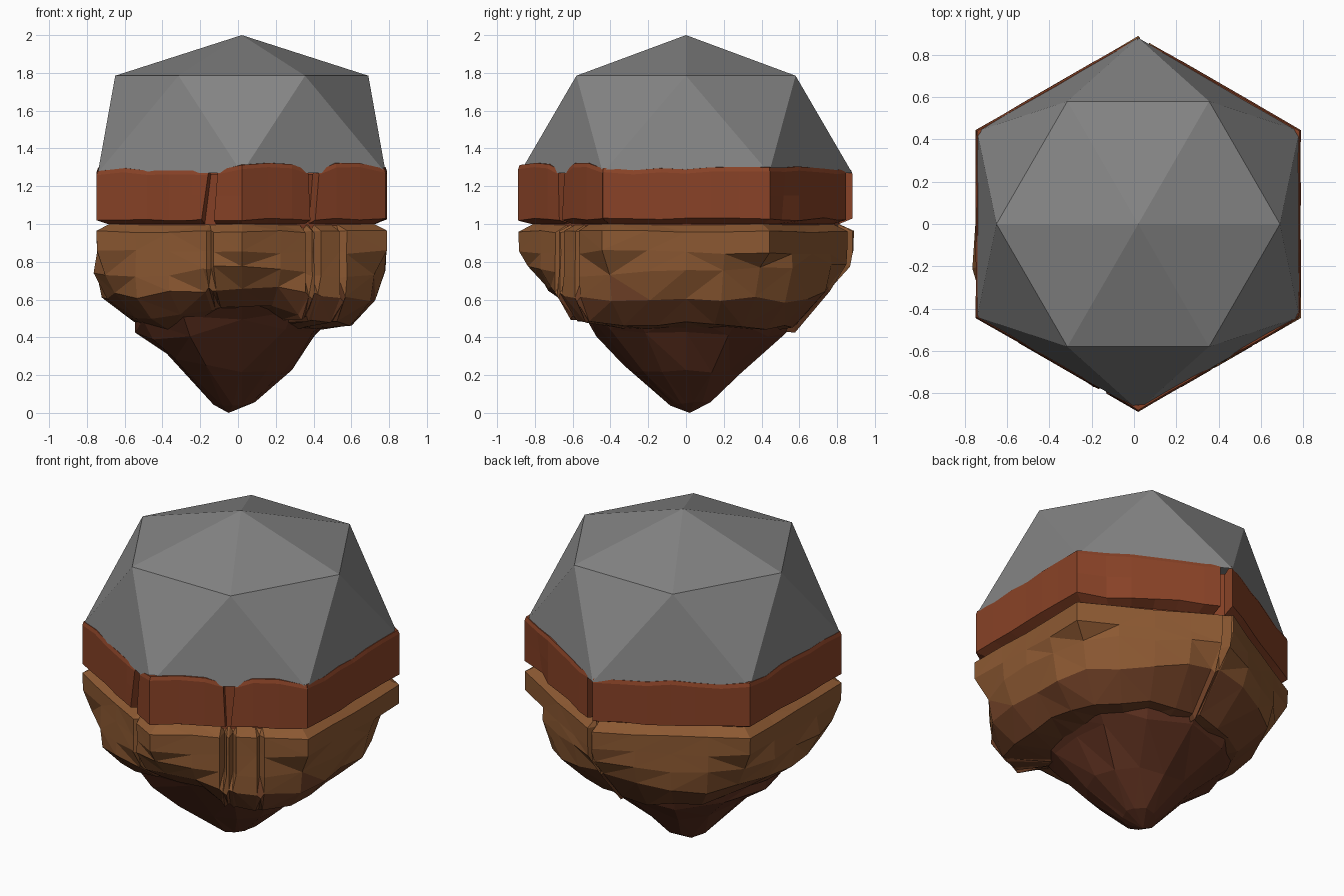
import bpy, bmesh, random
from math import radians, cos, sin, pi

if "Cube" in bpy.data.objects:
    bpy.data.objects.remove(bpy.data.objects["Cube"])

random.seed(4)
CX, R = 0.02, 0.889          # hexagon centre and corner radius


def material(name, rgb):
    m = bpy.data.materials.new(name)
    m.diffuse_color = (*rgb, 1)
    m.use_nodes = True
    m.node_tree.nodes["Principled BSDF"].inputs["Base Color"].default_value = m.diffuse_color
    return m


grey = material("dome_grey", (0.23, 0.23, 0.23))
brick = material("red_rock", (0.25, 0.055, 0.02))
tan = material("tan_rock", (0.265, 0.1, 0.032))
brown = material("brown_rock", (0.165, 0.053, 0.02))
dark = material("dark_rock", (0.11, 0.03, 0.014))


def hex_r(a):
    """Radius of the hexagon (corners at 30, 90, ... degrees) at angle a."""
    return R * cos(pi / 6) / cos(radians((a + 30) % 60 - 30))


def polar(a, r, z):
    return (CX + r * cos(radians(a)), r * sin(radians(a)), z)


def around(vals, a):
    """Blend values given at E, NE, N, NW, W, SW, S, SE around the circle."""
    q, f = divmod((a % 360) / 45, 1)
    w = sin(f * pi / 2) ** 2
    return vals[int(q)] * (1 - w) + vals[(int(q) + 1) % 8] * w


def finish(name, bm, mat):
    bmesh.ops.recalc_face_normals(bm, faces=bm.faces)
    me = bpy.data.meshes.new(name)
    bm.to_mesh(me)
    bm.free()
    ob = bpy.data.objects.new(name, me)
    bpy.context.collection.objects.link(ob)
    me.materials.append(mat)
    return ob


def loft(name, rings, mat, cap_start=False, cap_end=False, tri=False):
    """Skin a list of equally long closed point rings."""
    bm = bmesh.new()
    vs = [[bm.verts.new(p) for p in ring] for ring in rings]
    n = len(rings[0])
    for lo, hi in zip(vs, vs[1:]):
        for i in range(n):
            j = (i + 1) % n
            bm.faces.new((lo[i], lo[j], hi[j], hi[i]))
    if cap_start:
        bm.faces.new(vs[0])
    if cap_end:
        bm.faces.new(vs[-1])
    bmesh.ops.remove_doubles(bm, verts=bm.verts, dist=0.0005)
    if tri:
        bmesh.ops.triangulate(bm, faces=bm.faces)
    return finish(name, bm, mat)


# Faceted grey dome: two twisted hexagons and an apex
bm = bmesh.new()
low = [bm.verts.new(polar(30 + 60 * k, 0.88, 1.27)) for k in range(6)]
high = [bm.verts.new(polar(60 * k, 0.67, 1.785)) for k in range(6)]
apex = bm.verts.new((CX, 0, 2))
for k in range(6):
    n = (k + 1) % 6
    bm.faces.new((high[k], low[k], high[n]))
    bm.faces.new((low[k], low[n], high[n]))
    bm.faces.new((high[k], high[n], apex))
finish("dome", bm, grey)

# Core behind the gaps and the groove
loft("core", [[polar(a, R - 0.08, z) for a in range(30, 390, 60)] for z in (0.98, 1.265)],
     brick, cap_end=True)


# Upper band: separate stone blocks following the hexagon
def block(name, a0, a1, lean0=0, lean1=0, rise=0.0):
    inner = [a for a in range(0, 720, 10) if a0 + 2 < a < a1 - 2]
    rings = []
    for a in [a0] + inner + [a1]:
        end = a in (a0, a1)
        lean = lean0 if a == a0 else lean1 if a == a1 else 0
        top = 1.288 + rise * sin(pi * (a - a0) / (a1 - a0)) + random.uniform(-0.008, 0.012)
        d = 0.008 if end else random.uniform(0, 0.003)
        chip = 0.03 if a in (40, 400) else 0
        low_z = 1.025 + random.uniform(-0.008, 0.008)
        r = hex_r(a) - d
        profile = [(0.085, 1.0), (0.07, 1.0), (chip, low_z), (chip / 2, 1.15),
                   (0, top - 0.022), (0.008, top), (0.03, top + 0.002), (0.085, 1.25)]
        rings.append([polar(a + lean * (1.28 - z) / 0.28, r - off, z) for off, z in profile])
    loft(name, rings, brick, cap_start=True, cap_end=True)


block("front_block", 261, 297.5, -1.5, 1, 0.035)
block("front_right_block", 302.5, 329.9, -2, 0, 0.03)
block("right_block", 330, 446, 0, 0, 0.01)
block("left_block", 90, 257.3, 0, -3, 0.0)

# Middle band: hexagonal at the top, rounding into a rough overhang
cracks = {88: 0.07, 258: 0.03, 297.5: 0.07, 301.5: 0.06, 313: 0.04}
angles = set(range(0, 360, 15))
for c in cracks:
    angles = {a for a in angles if abs(a - c) > 2.2 or a % 60 == 30}
    angles |= {c - 1.5, c, c + 1.5}
angles = sorted(angles)

rings = []
# hexagonal part: inset, height, roughness
for k, (inset, z, rough) in enumerate([(0.08, 1.0, 0), (0, 0.96, 0.003), (0, 0.85, 0.006)]):
    rings.append([polar(a, hex_r(a) - inset - random.random() * rough
                        - (cracks.get(a, 0) if k else 0),
                        z + random.uniform(-2, 2) * rough) for a in angles])
# rounded part: radii and heights around the compass, roughness
overhang = [
    ((0.76, 0.80, 0.86, 0.83, 0.79, 0.85, 0.83, 0.83),
     (0.76, 0.76, 0.78, 0.73, 0.74, 0.72, 0.78, 0.71), 0.012),
    ((0.70, 0.74, 0.76, 0.75, 0.74, 0.78, 0.73, 0.80),
     (0.60, 0.60, 0.65, 0.60, 0.62, 0.62, 0.67, 0.60), 0.018),
    ((0.58, 0.62, 0.59, 0.58, 0.58, 0.69, 0.60, 0.71),
     (0.47, 0.45, 0.44, 0.46, 0.48, 0.49, 0.575, 0.475), 0.018),
    ((0.40, 0.46, 0.48, 0.48, 0.48, 0.52, 0.48, 0.44),
     (0.45, 0.45, 0.44, 0.43, 0.47, 0.43, 0.57, 0.45), 0.008),
]
for k, (rad, hgt, rough) in enumerate(overhang):
    ring = []
    for a in angles:
        r = around(rad, a) + random.uniform(-1, 0.8) * rough
        r = min(r, hex_r(a) + (0.035 if 180 < a < 215 else 0))
        r -= cracks.get(a, 0) if k == 0 else 0
        ring.append(polar(a, r, around(hgt, a) + random.uniform(-1, 1) * rough))
    rings.append(ring)
middle = loft("middle_rock", rings, tan, tri=True)
# darker stone towards the bottom of the band
middle.data.materials.append(brown)
for f in middle.data.polygons:
    f.material_index = int(f.center.z < 0.64)

# Dark tapering underside with large facets
tip = [
    ((0.50, 0.54, 0.56, 0.57, 0.57, 0.62, 0.59, 0.53),
     (0.51, 0.49, 0.48, 0.48, 0.51, 0.48, 0.585, 0.52), 0.008),
    ((0.41, 0.48, 0.52, 0.53, 0.55, 0.56, 0.51, 0.44),
     (0.43, 0.41, 0.41, 0.40, 0.44, 0.38, 0.49, 0.42), 0.015),
    ((0.26, 0.28, 0.29, 0.33, 0.41, 0.42, 0.27, 0.25),
     (0.24, 0.22, 0.21, 0.23, 0.30, 0.27, 0.22, 0.22), 0.015),
    ((0.05, 0.09, 0.13, 0.13, 0.15, 0.11, 0.06, 0.05),
     (0.055, 0.055, 0.06, 0.05, 0.045, 0.04, 0.04, 0.05), 0.005),
]
rings = [[polar(a, around(rad, a) + random.uniform(-1, 1) * rough,
                around(hgt, a) + random.uniform(-1, 1) * rough)
          for a in range(0, 360, 30)] for rad, hgt, rough in tip]
rings.append([(-0.05, 0.02, 0)] * 12)
loft("underside", rings, dark, tri=True)
